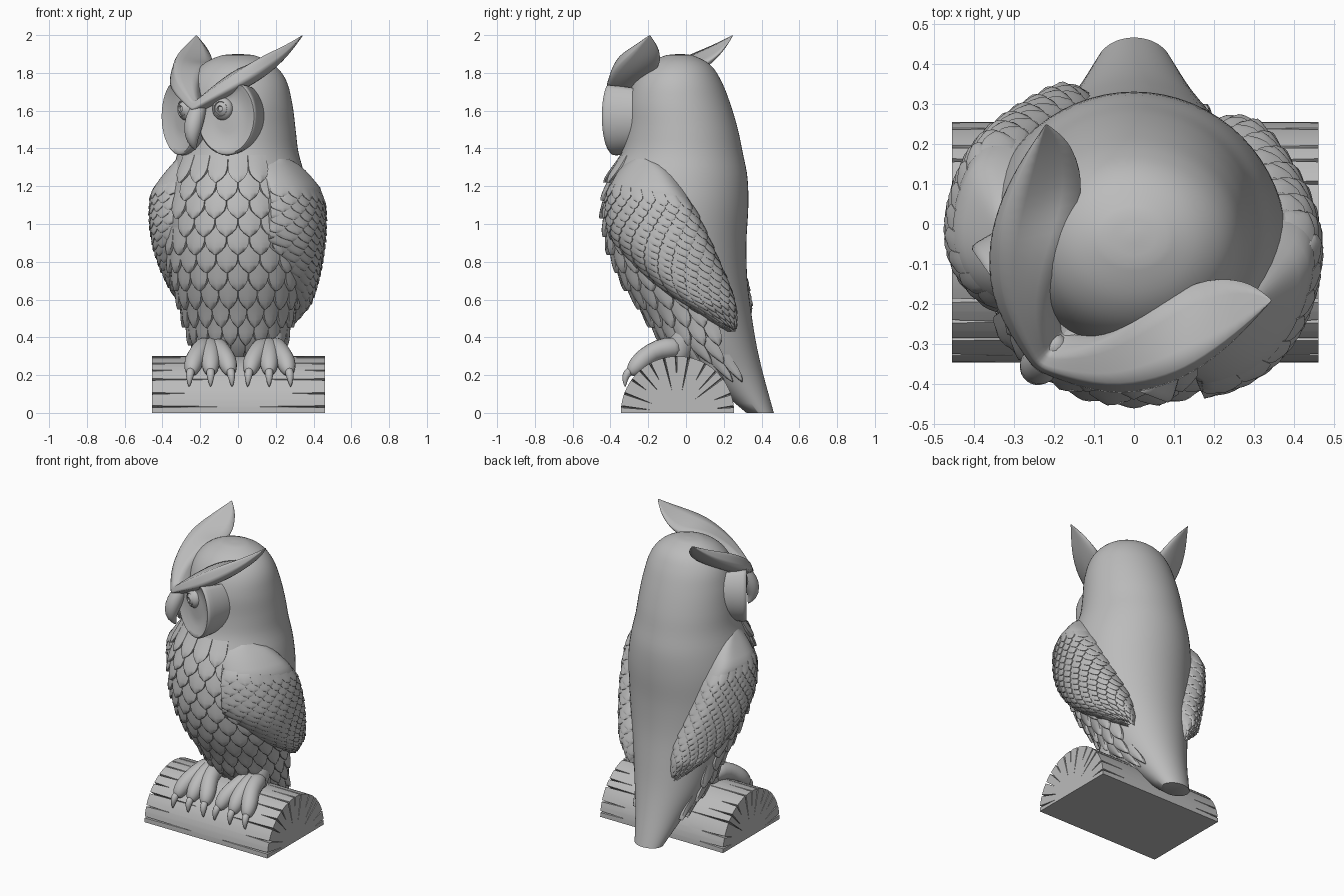
import bpy, bmesh, math, random
from math import sin, cos, pi, radians
from mathutils import Matrix, Vector

random.seed(4)
if "Cube" in bpy.data.objects:
    bpy.data.objects.remove(bpy.data.objects["Cube"])

grey = bpy.data.materials.new("stone grey")
grey.use_nodes = True
grey.diffuse_color = (0.5, 0.5, 0.5, 1)
grey.node_tree.nodes["Principled BSDF"].inputs["Base Color"].default_value = (0.5, 0.5, 0.5, 1)

# Turned head: local frame faces -y
HEAD = Matrix.Translation((0, -0.05, 0)) @ Matrix.Rotation(radians(-38), 4, 'Z')


def finish(name, bm, matrix=None, mirror=False, subsurf=0, angle=180, recalc=True):
    if recalc:
        bmesh.ops.recalc_face_normals(bm, faces=bm.faces[:])
    me = bpy.data.meshes.new(name)
    bm.to_mesh(me)
    bm.free()
    me.materials.append(grey)
    me.shade_smooth()
    if angle < 180:
        me.set_sharp_from_angle(angle=radians(angle))
    ob = bpy.data.objects.new(name, me)
    bpy.context.scene.collection.objects.link(ob)
    if matrix:
        ob.matrix_world = matrix
    if mirror:
        ob.modifiers.new("Mirror", 'MIRROR')
    if subsurf:
        mod = ob.modifiers.new("Smooth", 'SUBSURF')
        mod.levels = mod.render_levels = subsurf
    return ob


def loft(bm, rings, cap_start=True, cap_end=True):
    loops = [[bm.verts.new(p) for p in ring] for ring in rings]
    n = len(loops[0])
    for a, b in zip(loops, loops[1:]):
        for i in range(n):
            bm.faces.new((a[i], a[(i + 1) % n], b[(i + 1) % n], b[i]))
    if cap_start:
        bm.faces.new(loops[0])
    if cap_end:
        bm.faces.new(loops[-1])
    return loops


def tube(bm, points, radii, sides=10):
    pts = [Vector(p) for p in points]
    rings = []
    for i, (p, r) in enumerate(zip(pts, radii)):
        d = (pts[min(i + 1, len(pts) - 1)] - pts[max(i - 1, 0)]).normalized()
        a = d.cross(Vector((1, 0, 0))).normalized()
        b = d.cross(a)
        rings.append([p + r * (a * cos(2 * pi * k / sides) + b * sin(2 * pi * k / sides))
                      for k in range(sides)])
    loft(bm, rings)


def lathe(name, profile, centre, tilt, rx, rz):
    """Elliptic dish in the head frame, trimmed along the brow line."""
    m = Matrix.Translation(centre) @ Matrix.Rotation(radians(tilt), 4, 'Z')
    rings = [[m @ Vector((rx * s * cos(k * pi / 24), -d, rz * s * sin(k * pi / 24)))
              for k in range(48)] for s, d in profile]
    for ring in rings:
        for p in ring:
            p.z = min(p.z, 1.63 + .45 * abs(p.x))
    bm = bmesh.new()
    loft(bm, rings)
    return finish(name, bm, HEAD, mirror=True, angle=60)


def sample(table, z):
    """Smooth interpolation of table rows by their first column."""
    n = len(table)
    i = max([j for j in range(n - 1) if table[j][0] <= z] or [0])
    a, p, q, b = table[max(i - 1, 0)], table[i], table[i + 1], table[min(i + 2, n - 1)]
    h = q[0] - p[0]
    t = (z - p[0]) / h
    out = []
    for k in range(1, len(p)):
        m0 = (q[k] - a[k]) / (q[0] - a[0]) * h
        m1 = (b[k] - p[k]) / (b[0] - p[0]) * h
        out.append((2*t**3 - 3*t*t + 1) * p[k] + (t**3 - 2*t*t + t) * m0
                   + (3*t*t - 2*t**3) * q[k] + (t**3 - t*t) * m1)
    return out


# Body, tail and skull: height, front y, back y, half width
BODY = [(0, .32, .465, .095), (.2, .08, .41, .17), (.35, -.1, .375, .235), (.5, -.2, .35, .28),
        (.7, -.33, .325, .34), (.9, -.41, .32, .375), (1.1, -.43, .33, .38),
        (1.25, -.4, .325, .355), (1.38, -.34, .3, .32), (1.5, -.32, .275, .305),
        (1.65, -.31, .23, .285), (1.77, -.27, .18, .25), (1.85, -.2, .12, .18),
        (1.895, -.1, .03, .08), (1.9, -.04, -.02, .01)]


def body_point(ang, z, off=0.0):
    f, b, hx = sample(BODY, z)
    return Vector(((hx + off) * sin(ang), (f + b) / 2 - ((b - f) / 2 + off) * cos(ang), z))


bm = bmesh.new()
loft(bm, [[body_point(k * pi / 32, 1.9 * sin(pi / 2 * i / 60)) for k in range(64)]
          for i in range(61)])
finish("body", bm, angle=60)


def feather(bm, surface, a, b, half, length, lift, flip=False):
    """One raised scale: widths narrow to a tip, edges sink into the surface."""
    widths, heights = (1, 1, 1, .85, .5, .06, .06), (.1, .35, .6, .85, 1, 1, -.3)
    steps = (0, .25, .5, .7, .87, 1, .98)
    grid = []
    for w, h, s in zip(widths, heights, steps):
        row = []
        for j in (-1, -.93, -.45, 0, .45, .93, 1):
            up = -.3 if abs(j) == 1 else h * (1 - .3 * j * j)
            row.append(bm.verts.new(surface(a + j * w * half, b + s * length, lift * up)))
        grid.append(row)
    for r, q in zip(grid, grid[1:]):
        for j in range(6):
            quad = (r[j], q[j], q[j + 1], r[j + 1])
            bm.faces.new(quad[::-1] if flip else quad)


# Staggered breast feathers, leaving the shoulders bare
bm = bmesh.new()
step = 2 * pi / 20
for row in range(12):
    z = 1.365 - row * .096
    low, high = (-62, 30) if z > 1 else (-106, 106)
    for k in range(-7, 8):
        ang = (k + .5 * (row % 2)) * step
        if radians(low) < ang < radians(high):
            feather(bm, body_point, ang, z, step * .52, -.145, .03)
finish("breast_feathers", bm, angle=50, recalc=False)

# Wings: height, front edge y, back edge y
WING = [(.43, .22, .255), (.5, .1, .26), (.65, -.13, .235), (.8, -.3, .18), (.95, -.42, .115),
        (1.1, -.44, .04), (1.25, -.39, -.07), (1.32, -.33, -.15), (1.345, -.28, -.21)]


def wing_surface(side):
    pivot = Vector((0, -.04, 0))

    def point(t, s, off=0.0):
        t, s = min(max(t, 0), 1), min(max(s, 0), 1)
        z = 1.345 - .915 * s
        yf, yb = sample(WING, z)
        f, b, hx = sample(BODY, z)
        cy, hy = (f + b) / 2, (b - f) / 2
        # The far wing shows less of its front edge
        across = t if side > 0 else .16 + .84 * t
        c = min(max((yf + (yb - yf) * across - cy) / hy, -.91), .9)
        th = math.asin(c)
        round_off = abs(2 * t - 1) ** (3 if t < .5 else 6)
        bulge = .087 * (1 - round_off) * min(1, 5 * s + .15, 4 * (1 - s) + .4) - .008
        p = Vector(((hx + bulge + off) * cos(th), cy + (hy + bulge + off) * c, z))
        if side < 0:
            # The far wing sits further back, most of all at the shoulder
            p.x = -p.x
            turn = Matrix.Rotation(radians(-33 + 15 * s), 3, 'Z')
            p = pivot + turn @ (p - pivot)
        return p
    return point


for side, label in ((1, "left"), (-1, "right")):
    surf = wing_surface(side)
    bm = bmesh.new()
    grid = [[bm.verts.new(surf(j / 20, i / 30)) for j in range(21)] for i in range(31)]
    for r, q in zip(grid, grid[1:]):
        for j in range(20):
            quad = (r[j], q[j], q[j + 1], r[j + 1])
            bm.faces.new(quad if side > 0 else quad[::-1])
    for row in range(19):
        for k in range(9):
            t = (k + .3 + .5 * (row % 2)) / 9
            s = .13 + row * .043 + .1 * t
            if s < .93:
                feather(bm, surf, t, s, .06, .075, .013, side < 0)
    finish(label + "_wing", bm, angle=50, recalc=False)

# Facial discs flowing back into the skull, and eyes
lathe("face_discs", [(.45, -.4), (.7, -.33), (.86, -.22), (.95, -.11), (.985, -.05), (1, -.02),
                     (.99, -.006), (.95, .001), (.85, -.006), (.65, -.022), (.4, -.026),
                     (.05, -.02)], (.158, -.305, 1.57), 17, .167, .207)
lathe("eyes", [(1.1, -.03), (1.08, .012), (.95, .024), (.72, .034), (.66, .028), (.5, .036),
               (.3, .042), (.24, .034), (.02, .036)], (.122, -.285, 1.61), 14, .052, .055)

# Hooked beak
bm = bmesh.new()
tube(bm, [(0, -.3, 1.66), (0, -.34, 1.61), (0, -.375, 1.55), (0, -.395, 1.49),
          (0, -.395, 1.435), (0, -.365, 1.39)], (.03, .045, .054, .048, .03, .004), 12)
finish("beak", bm, HEAD, subsurf=1)

# Brow plates: upright front band, then a shelf back to the skull, ending in ear tufts
LOWER = [(.358, .1, 2.0), (.35, -.03, 1.9), (.328, -.135, 1.84), (.278, -.245, 1.77),
         (.182, -.345, 1.7), (.03, -.395, 1.62), (0, -.4, 1.6)]
UPPER = [(.358, .101, 2.002), (.338, -.016, 1.95), (.3, -.15, 1.9), (.254, -.228, 1.85),
         (.17, -.32, 1.77), (.03, -.38, 1.665), (0, -.385, 1.64)]
INNER = [(.356, .102, 1.998), (.27, .107, 1.92), (.18, .035, 1.84), (.14, -.1, 1.86),
         (.09, -.26, 1.77), (.02, -.34, 1.68), (0, -.35, 1.655)]
ROOT = [(.356, .101, 1.996), (.26, .085, 1.87), (.16, .01, 1.79), (.12, -.1, 1.78),
        (.07, -.2, 1.7), (.02, -.25, 1.64), (0, -.26, 1.62)]
UNDER = [(.356, .1, 1.997), (.295, -.005, 1.85), (.26, -.11, 1.76), (.21, -.18, 1.7),
         (.14, -.25, 1.65), (.02, -.3, 1.59), (0, -.31, 1.57)]
rings = [[Vector(p) for p in ring] for ring in zip(LOWER, UPPER, INNER, ROOT, UNDER)]
rings.insert(1, [a.lerp(b, .1) for a, b in zip(rings[0], rings[1])])
bm = bmesh.new()
loops = loft(bm, rings, cap_end=False)
crease = bm.edges.layers.float.new("crease_edge")
for a, b in zip(loops, loops[1:]):
    for i, amount in enumerate((.95, .9, .8)):
        bm.edges.get((a[i], b[i]))[crease] = amount
finish("brow_tufts", bm, HEAD, mirror=True, subsurf=2)

# Feet: three toes with claws, gripping the log
for cx, label in ((.165, "left"), (-.145, "right")):
    bm = bmesh.new()
    for spread in (-1, 0, 1):
        def at(f, y, z):
            return (cx + spread * f, y, z)
        tube(bm, [at(.02, -.02, .345), at(.035, -.11, .345), at(.06, -.185, .32),
                  at(.09, -.24, .272), at(.1, -.28, .23), at(.105, -.298, .2)],
             (.06, .062, .054, .056, .044, .022))
        tube(bm, [at(.104, -.285, .235), at(.108, -.312, .21), at(.112, -.325, .18),
                  at(.114, -.322, .135)], (.022, .026, .019, .003), 8)
    finish(label + "_foot", bm, subsurf=1)
    bm = bmesh.new()
    tube(bm, [(cx, .06, .5), (cx, 0, .42), (cx, -.04, .33), (cx, -.05, .26)],
         (.09, .085, .07, .06), 14)
    finish(label + "_leg", bm, subsurf=1)

# Half log with cracks running in from both ends
cracks = [(radians(8 + 13.6 * i + random.uniform(-3, 3)), random.uniform(.09, .21),
           random.uniform(.1, .8)) for i in range(13)]
rings = []
for i in range(17):
    u = -1 + i / 8
    ring = []
    for ang, depth, reach in cracks:
        fade = max(0, 1 - (1 - abs(u)) / reach)
        d = depth if abs(u) == 1 else .02 * fade
        w = .003 + .015 * fade
        for da, r in ((-.1, .3), (-w, .3), (0, .3 - d), (w, .3), (.1, .3)):
            a = min(max(ang + da, 0), pi)
            ring.append(Vector((.003 + .457 * u, -.045 + r * cos(a), r * sin(a))))
    ring = [Vector((ring[0].x, .255, 0))] + ring + [Vector((ring[0].x, -.345, 0))]
    rings.append(ring)
bm = bmesh.new()
loft(bm, rings)
finish("log", bm, angle=30)
